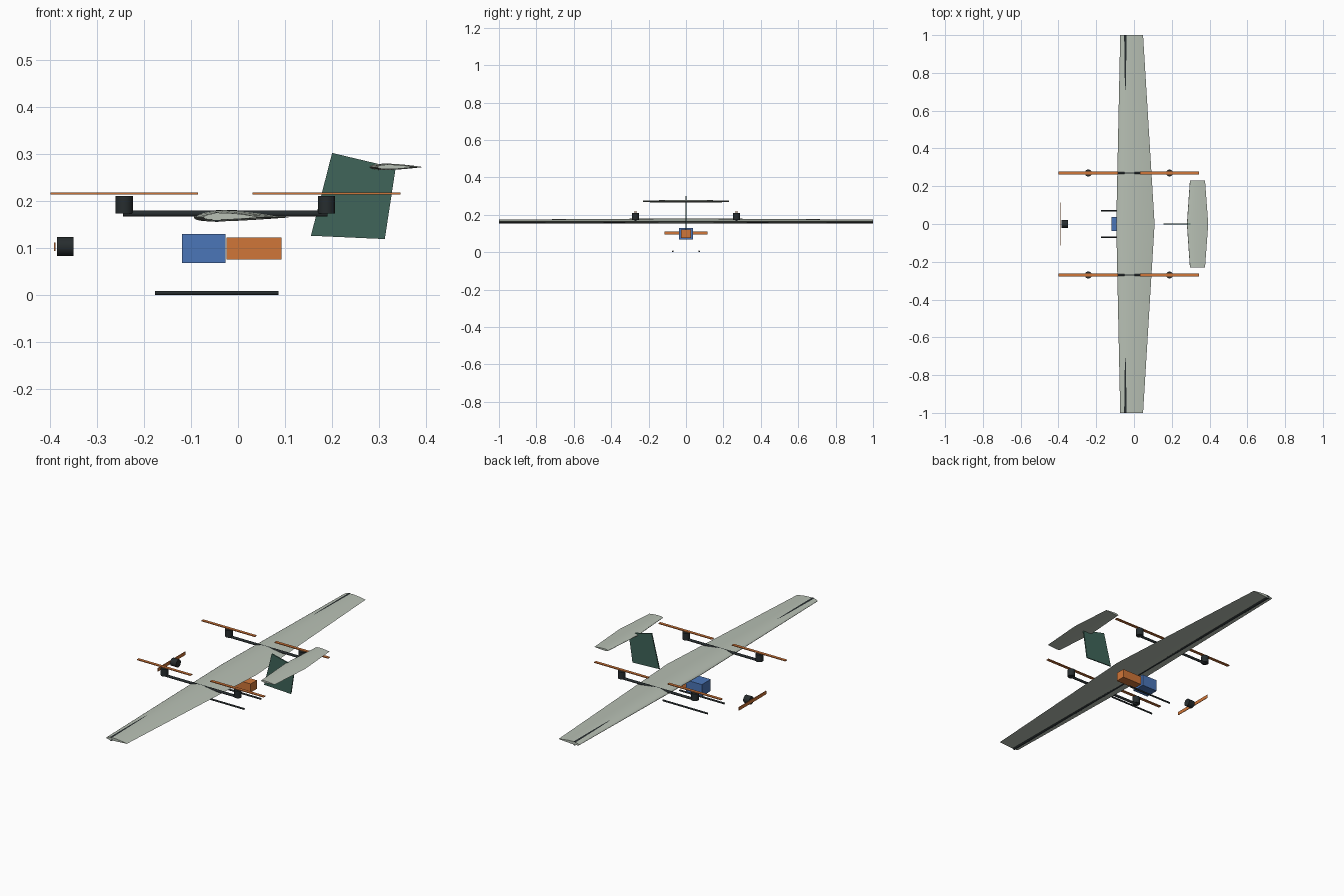
import bpy, bmesh
from math import pi, cos, sqrt
from mathutils import Matrix

if "Cube" in bpy.data.objects:
    bpy.data.objects.remove(bpy.data.objects["Cube"])


def mat(name, rgb):
    m = bpy.data.materials.new(name)
    m.diffuse_color = (*rgb, 1)
    m.use_nodes = True
    m.node_tree.nodes["Principled BSDF"].inputs["Base Color"].default_value = m.diffuse_color
    return m


SKIN = mat("pale_skin", (0.48, 0.53, 0.46))
DARK = mat("carbon", (0.02, 0.026, 0.028))
ORANGE = mat("orange", (0.63, 0.18, 0.04))
BLUE = mat("blue", (0.07, 0.18, 0.48))
GREEN = mat("green", (0.05, 0.13, 0.10))


def finish(name, bm, material, smooth=False):
    bmesh.ops.recalc_face_normals(bm, faces=bm.faces)
    me = bpy.data.meshes.new(name)
    bm.to_mesh(me)
    bm.free()
    me.materials.append(material)
    ob = bpy.data.objects.new(name, me)
    bpy.context.collection.objects.link(ob)
    if smooth:
        bpy.ops.object.select_all(action='DESELECT')
        ob.select_set(True)
        bpy.context.view_layer.objects.active = ob
        bpy.ops.object.shade_smooth_by_angle(angle=pi / 6)
    return ob


def box(name, lo, hi, material):
    bm = bmesh.new()
    c = [(a + b) / 2 for a, b in zip(lo, hi)]
    s = [b - a for a, b in zip(lo, hi)]
    bmesh.ops.create_cube(bm, size=1, matrix=Matrix.Translation(c) @ Matrix.Diagonal((*s, 1)))
    return finish(name, bm, material)


def rod(name, centre, radius, length, axis, material, sides=24):
    turn = {'X': Matrix.Rotation(pi / 2, 4, 'Y'), 'Y': Matrix.Rotation(pi / 2, 4, 'X'),
            'Z': Matrix.Identity(4)}[axis]
    bm = bmesh.new()
    bmesh.ops.create_cone(bm, cap_ends=True, segments=sides, radius1=radius, radius2=radius,
                          depth=length, matrix=Matrix.Translation(centre) @ turn)
    return finish(name, bm, material, True)


def airfoil(camber, thick, n=16):
    """Closed unit-chord section: top from the tail to the nose, then the bottom back."""
    top, bottom = [], []
    for i in range(n + 1):
        x = (1 - cos(pi * i / n)) / 2
        t = 5 * thick * (0.2969 * sqrt(x) - 0.126 * x - 0.3516 * x**2 + 0.2843 * x**3 - 0.1036 * x**4)
        p = 0.4
        k = camber / p**2 * (2 * p * x - x * x) if x < p else \
            camber / (1 - p)**2 * (1 - 2 * p + 2 * p * x - x * x)
        top.append((x, k + t))
        bottom.append((x, k - t))
    return top[::-1] + bottom[1:]


def surface(name, stations, z, camber, thick):
    """Loft an airfoil through (y, leading x, trailing x) stations."""
    bm = bmesh.new()
    prof = airfoil(camber, thick)
    rings = [[bm.verts.new((a + u * (b - a), y, z + v * (b - a))) for u, v in prof]
             for y, a, b in stations]
    n = len(prof)
    for r, s in zip(rings, rings[1:]):
        for i in range(n):
            bm.faces.new((r[i], r[(i + 1) % n], s[(i + 1) % n], s[i]))
    bm.faces.new(rings[0])
    bm.faces.new(rings[-1])
    return finish(name, bm, SKIN, True)


# Main wing and its spar
surface("main_wing", [(-1, -0.073, 0.048), (0, -0.094, 0.109), (1, -0.073, 0.048)], 0.165, 0.02, 0.12)
rod("wing_spar", (-0.045, 0, 0.1655), 0.0105, 2, 'Y', DARK)

# Tailplane
surface("tailplane", [(-0.23, 0.296, 0.376), (0, 0.28, 0.393), (0.23, 0.296, 0.376)], 0.272, 0.005, 0.12)

# Vertical fin: flat swept plate
bm = bmesh.new()
outline = [(0.2, 0.302), (0.335, 0.27), (0.312, 0.119), (0.155, 0.126)]
sides = [[bm.verts.new((x, y, z)) for x, z in outline] for y in (-0.003, 0.003)]
for s in sides:
    bm.faces.new(s)
for i in range(4):
    j = (i + 1) % 4
    bm.faces.new((sides[0][i], sides[0][j], sides[1][j], sides[1][i]))
finish("tail_fin", bm, GREEN)

# Lift booms with motors and propellers, plus landing skids
for side, s in (("right", -1), ("left", 1)):
    y = 0.27 * s
    rod(f"lift_boom_{side}", (-0.027, y, 0.173), 0.0065, 0.435, 'X', DARK)
    for end, x in (("front", -0.242), ("rear", 0.188)):
        rod(f"lift_motor_{end}_{side}", (x, y, 0.192), 0.0185, 0.038, 'Z', DARK)
        box(f"lift_propeller_{end}_{side}", (x - 0.157, y - 0.008, 0.2135),
            (x + 0.157, y + 0.008, 0.2175), ORANGE)
    rod(f"landing_skid_{side}", (-0.045, 0.07 * s, 0.0045), 0.0045, 0.262, 'X', DARK)

# Nose motor and propeller
rod("nose_motor", (-0.367, 0, 0.103), 0.02, 0.035, 'X', DARK)
box("nose_propeller", (-0.391, -0.115, 0.094), (-0.388, 0.115, 0.112), ORANGE)

# Battery and payload boxes
box("battery", (-0.119, -0.037, 0.068), (-0.027, 0.037, 0.13), BLUE)
box("payload_box", (-0.024, -0.026, 0.076), (0.092, 0.026, 0.122), ORANGE)
